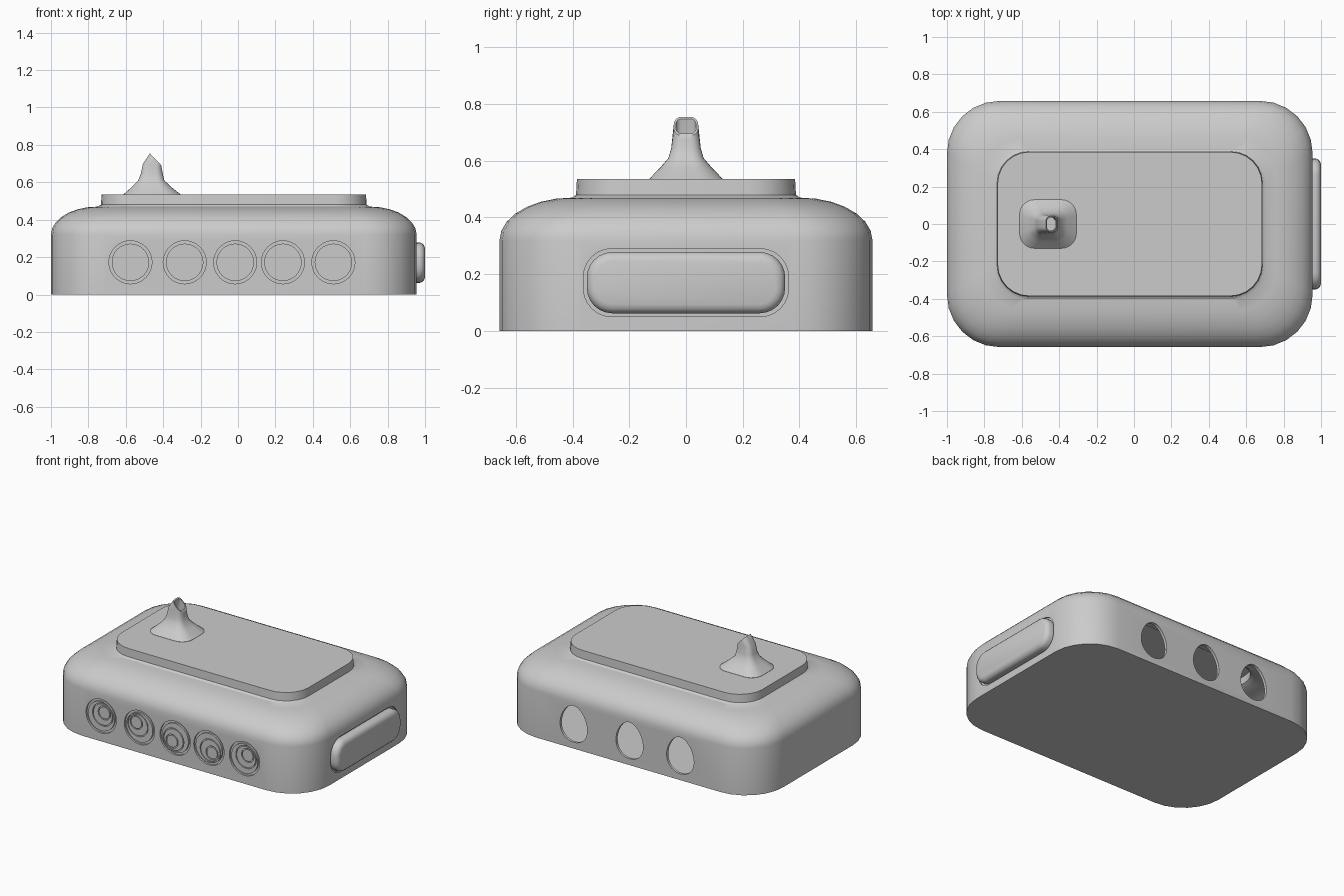
import bpy, bmesh, math

if "Cube" in bpy.data.objects:
    bpy.data.objects.remove(bpy.data.objects["Cube"])

CX = -0.0225          # centre of the body in x
FRONT, BACK, RIGHT = -0.658, 0.658, 0.955


def rounded(hu, hv, r, seg=6):
    """Rounded rectangle outline as (u, v) points."""
    pts = []
    for k, (su, sv) in enumerate(((1, 1), (-1, 1), (-1, -1), (1, -1))):
        for i in range(seg + 1):
            a = math.pi / 2 * (k + i / seg)
            pts.append((su * (hu - r) + r * math.cos(a), sv * (hv - r) + r * math.sin(a)))
    return pts


def circle(r, cu=0, cv=0, n=32):
    return [(cu + r * math.cos(2 * math.pi * i / n), cv + r * math.sin(2 * math.pi * i / n))
            for i in range(n)]


def egg(ru, rv, n=32):
    """Oval that is narrower at the top."""
    return [(u * ru * (1 - 0.16 * v), v * rv) for u, v in circle(1, n=n)]


def loft(name, rings):
    """Skin a list of equal-length 3D rings and cap both ends."""
    bm = bmesh.new()
    vs = [[bm.verts.new(p) for p in ring] for ring in rings]
    n = len(vs[0])
    for a, b in zip(vs, vs[1:]):
        for i in range(n):
            bm.faces.new((a[i], a[(i + 1) % n], b[(i + 1) % n], b[i]))
    bm.faces.new(vs[0])
    bm.faces.new(vs[-1])
    bmesh.ops.recalc_face_normals(bm, faces=bm.faces)
    me = bpy.data.meshes.new(name)
    bm.to_mesh(me)
    bm.free()
    ob = bpy.data.objects.new(name, me)
    bpy.context.collection.objects.link(ob)
    return ob


def select(ob):
    bpy.ops.object.select_all(action='DESELECT')
    ob.select_set(True)
    bpy.context.view_layer.objects.active = ob


def smooth(ob, angle=30):
    select(ob)
    bpy.ops.object.shade_smooth_by_angle(angle=math.radians(angle))


def on_z(pts, z, cx=CX, tilt=0):
    return [(cx + u, v, z + tilt * u) for u, v in pts]


def on_y(pts, y, cx, cz=0.172):
    return [(cx + u, y, cz + v) for u, v in pts]


def on_x(pts, x, cz=0.17):
    return [(x, u, cz + v) for u, v in pts]


# Hollow body with domed shoulder and raised top plate
rings = [on_z(rounded(0.9775, 0.658, 0.28), 0), on_z(rounded(0.9775, 0.658, 0.28), 0.32)]
for i in range(1, 8):
    a = math.pi / 2 * i / 7
    t = 1 - math.cos(a)
    rings.append(on_z(rounded(0.9775 - 0.25 * t, 0.658 - 0.256 * t, 0.28 - 0.1 * t),
                      0.32 + 0.15 * math.sin(a)))
rings += [on_z(rounded(0.71, 0.388, 0.17), 0.48), on_z(rounded(0.707, 0.385, 0.17), 0.535)]
body = loft("body", rings)
shell = body.modifiers.new("shell", 'SOLIDIFY')
shell.thickness, shell.offset = 0.022, -1

# Cutters: round eye sockets, egg windows in the back, recess for the side panel
EYES = ((-0.575, 1, 1), (-0.285, -1, 1), (-0.015, -1, -1), (0.24, 1, -1), (0.51, 1, 1))
cutters = []
for x, _, _ in EYES:
    cutters.append(loft("socket_cutter", [on_y(circle(0.115), y, x) for y in (FRONT - 0.1, FRONT + 0.012)]))
for x in (0.39, -0.033, -0.417):
    cutters.append(loft("window_cutter", [on_y(egg(0.102, 0.125), y, x, 0.168)
                                          for y in (BACK - 0.08, BACK + 0.1)]))
cutters.append(loft("recess_cutter", [on_x(rounded(0.362, 0.12, 0.1), x) for x in (RIGHT - 0.012, RIGHT + 0.1)]))
for c in cutters:
    c.hide_render = True
    m = body.modifiers.new("cut", 'BOOLEAN')
    m.operation, m.object, m.solver = 'DIFFERENCE', c, 'EXACT'
select(body)
bpy.ops.object.convert(target='MESH')
for c in cutters:
    bpy.data.objects.remove(c, do_unlink=True)
smooth(body)

# Round eyes: stepped discs with offset iris and pupil
STEPS = ((0, 0.1, 0.015), (0, 0.1, 0), (1, 0.078, 0), (1, 0.078, 0.008), (1, 0.072, 0.008),
         (1, 0.072, 0), (2, 0.047, 0), (2, 0.047, 0.008), (2, 0.04, 0.008), (2, 0.04, 0))
for i, (x, sx, sz) in enumerate(EYES):
    smooth(loft(f"eye_{i + 1}", [on_y(circle(r, k * 0.012 * sx, k * 0.014 * sz), FRONT + d, x)
                                 for k, r, d in STEPS]))

# Rounded panel on the right side
panel = [on_x(rounded(0.35 - d, 0.108 - d, 0.09 - d), x)
         for x, d in ((0.94, 0), (0.972, 0), (0.985, 0.005), (0.995, 0.016), (1.0, 0.032))]
smooth(loft("side_panel", panel), 40)

# Spout: flared base, slanted opening, hollow inside (cx, hx, hy, r, z, tilt)
SPOUT = ((-0.46, 0.152, 0.13, 0.08, 0.525, 0), (-0.46, 0.152, 0.13, 0.08, 0.536, 0),
         (-0.462, 0.105, 0.092, 0.06, 0.575, 0), (-0.464, 0.07, 0.062, 0.04, 0.61, 0),
         (-0.461, 0.059, 0.052, 0.035, 0.645, 0), (-0.458, 0.05, 0.047, 0.03, 0.687, -0.25),
         (-0.44, 0.031, 0.043, 0.025, 0.722, -1.05), (-0.44, 0.025, 0.036, 0.02, 0.722, -1.05),
         (-0.45, 0.032, 0.036, 0.02, 0.66, 0), (-0.455, 0.032, 0.036, 0.02, 0.56, 0))
smooth(loft("spout", [on_z(rounded(hx, hy, r), z, cx, t) for cx, hx, hy, r, z, t in SPOUT]), 40)
